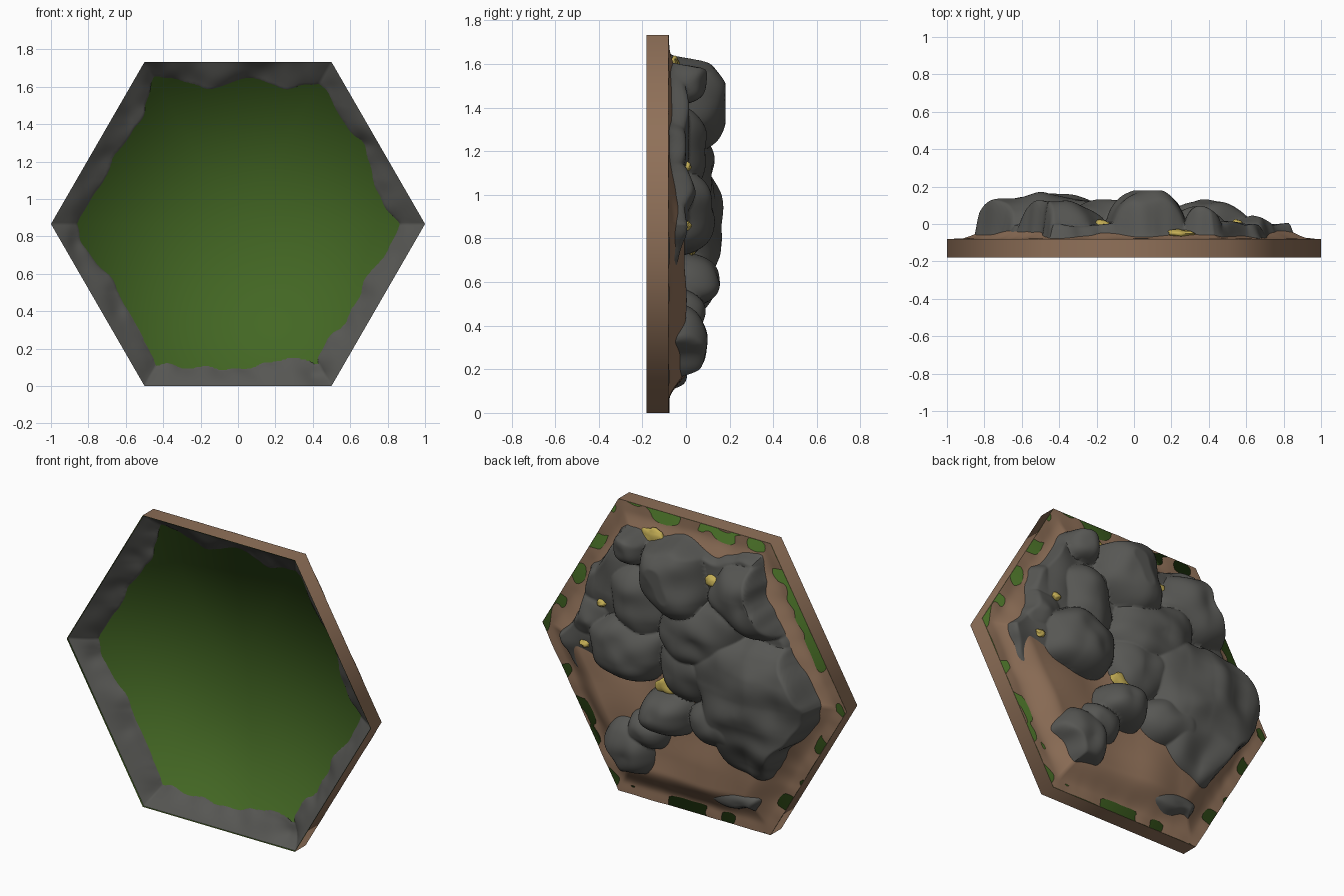
import bpy, bmesh, math
from mathutils import Vector, noise

if "Cube" in bpy.data.objects:
    bpy.data.objects.remove(bpy.data.objects["Cube"])

S3 = math.sqrt(3) / 2
FRONT, RIM, TOP = -0.18, -0.08, 0.18


def material(name, rgb):
    m = bpy.data.materials.new(name)
    m.diffuse_color = (*rgb, 1)
    m.use_nodes = True
    m.node_tree.nodes["Principled BSDF"].inputs["Base Color"].default_value = m.diffuse_color
    return m


ROCK = material("rock grey", (0.095, 0.095, 0.088))
DIRT = material("dirt brown", (0.28, 0.165, 0.10))
GRASS = material("grass green", (0.056, 0.135, 0.017))
GOLD = material("ore yellow", (0.55, 0.42, 0.09))


def finish(name, bm, mat, angle=None):
    me = bpy.data.meshes.new(name)
    bm.to_mesh(me)
    bm.free()
    me.materials.append(mat)
    ob = bpy.data.objects.new(name, me)
    bpy.context.collection.objects.link(ob)
    for o in bpy.context.selected_objects:
        o.select_set(False)
    ob.select_set(True)
    bpy.context.view_layer.objects.active = ob
    if angle is None:
        bpy.ops.object.shade_smooth()
    else:
        bpy.ops.object.shade_smooth_by_angle(angle=math.radians(angle))
    return ob


def step(a, b, t):
    t = min(1, max(0, (t - a) / (b - a)))
    return t * t * (3 - 2 * t)


def nz(x, z, s, k=0):
    return noise.noise(Vector((x * s, k * 7.3, z * s)))


def hex_radius(x, z):
    """0 at the tile centre, 1 on its edge."""
    x, z = abs(x), abs(z - S3)
    return max(z, S3 * x + 0.5 * z) / S3


# boulders: x, z, half width, half height, top y
BOULDERS = [
    (0.37, 1.52, 0.10, 0.10, 0.09), (0.07, 1.42, 0.22, 0.24, 0.18),
    (-0.43, 1.40, 0.27, 0.21, 0.135), (-0.46, 0.82, 0.42, 0.42, 0.15),
    (-0.12, 1.12, 0.30, 0.24, 0.13), (0.33, 1.20, 0.17, 0.21, 0.085),
    (0.39, 0.92, 0.25, 0.19, 0.12), (-0.05, 0.90, 0.20, 0.20, 0.09),
    (0.10, 0.60, 0.17, 0.13, 0.15), (0.37, 0.31, 0.17, 0.17, 0.10),
    (0.63, 1.02, 0.13, 0.14, 0.03), (0.57, 1.30, 0.19, 0.24, 0.0),
    (-0.32, 0.17, 0.18, 0.07, 0.0), (0.25, 0.46, 0.13, 0.12, 0.08),
    (-0.25, 0.62, 0.20, 0.16, 0.12),
]


def rock_y(x, z):
    f = hex_radius(x, z)
    # thin bed, above the dirt in the upper half
    h = -0.05 + 0.03 * nz(x, z, 5) + 0.05 * step(0.75, 1.0, z + 0.2 * x)
    for i, (cx, cz, rx, rz, top) in enumerate(BOULDERS):
        dx = (x - cx) / rx + 0.25 * nz(x, z, 4.5, i + 1)
        dz = (z - cz) / rz + 0.25 * nz(x, z, 4.5, i + 30)
        r = (abs(dx) ** 2.5 + abs(dz) ** 2.5) ** 0.4
        if r < 1:
            y = -0.05 + (top + 0.05) * (1 - r ** 2.8) ** 0.6
            h = max(h, y + 0.035 * nz(x, z, 7, i + 60) * (1 - r))
    # ragged outer cut that dips behind the tile and runs to its edge
    cut = 0.865 + 0.10 * nz(x, z, 3.5, 90) + 0.03 * nz(x, z, 10, 91)
    if f > cut:
        return RIM - 0.003 - (f - cut) / (1 - cut) * 0.09
    return min(TOP, RIM + (h - RIM) * (1 - step(cut - 0.07, cut, f) ** 2))


def dirt_y(x, z):
    f = hex_radius(x, z)
    hill = -0.025 + 0.035 * nz(x, z, 3, 5) + 0.02 * step(1.0, 0.5, z)
    edge = RIM + 0.001 + 0.006 * nz(x, z, 9, 8) - 0.001 * step(0.6, 1.3, z)
    return edge + (hill - edge) * step(0.94, 0.74, f)


def hex_sheet(name, n, height, mat, angle):
    """Triangulated hexagon facing +y, lifted by a height function."""
    bm, vs = bmesh.new(), {}
    for i in range(-n, n + 1):
        for j in range(-n, n + 1):
            if abs(i + j) <= n:
                x, z = (i + j / 2) / n, j * S3 / n + S3
                vs[i, j] = bm.verts.new((x, height(x, z), z))
    for (i, j), v in list(vs.items()):
        a, b, c = vs.get((i + 1, j)), vs.get((i, j + 1)), vs.get((i + 1, j - 1))
        if a and b:
            bm.faces.new((v, b, a))
        if a and c:
            bm.faces.new((v, a, c))
    return finish(name, bm, mat, angle)


def hex_wall(bm, r):
    rings = []
    for y in (FRONT, RIM):
        rings.append([bm.verts.new((r * math.cos(k * math.pi / 3), y,
                                    S3 + r * math.sin(k * math.pi / 3))) for k in range(6)])
    a, b = rings
    for k in range(6):
        m = (k + 1) % 6
        bm.faces.new((a[k], b[k], b[m], a[m]))
    return b


# tile side, open at the front
bm = bmesh.new()
hex_wall(bm, 1.0)
finish("tile_side", bm, DIRT)

# grass cup just inside the tile side
bm = bmesh.new()
ring = hex_wall(bm, 0.998)
mid = bm.verts.new((0, RIM, S3))
for k in range(6):
    bm.faces.new((ring[k], mid, ring[(k + 1) % 6]))
bmesh.ops.recalc_face_normals(bm, faces=bm.faces)
finish("grass_layer", bm, GRASS)

# dirt and rock layers
hex_sheet("dirt_layer", 70, dirt_y, DIRT, 50)
hex_sheet("rock_layer", 110, rock_y, ROCK, 50)

# ore nuggets in the hollows
bm = bmesh.new()
for x, z, r in [(0.25, 1.58, 0.075), (0.10, 0.76, 0.075), (-0.17, 1.45, 0.045),
                (0.66, 0.86, 0.03), (0.55, 1.13, 0.03)]:
    y = max(rock_y(x, z), dirt_y(x, z))
    made = bmesh.ops.create_icosphere(bm, subdivisions=3, radius=1)
    for v in made["verts"]:
        k = 1 + 0.4 * noise.noise(v.co * 1.5 + Vector((x * 9, 0, z * 9)))
        v.co = Vector((x + v.co.x * r * k, y + v.co.y * 0.02 * k, z + v.co.z * r * 0.7 * k))
finish("ore_nuggets", bm, GOLD, 50)
